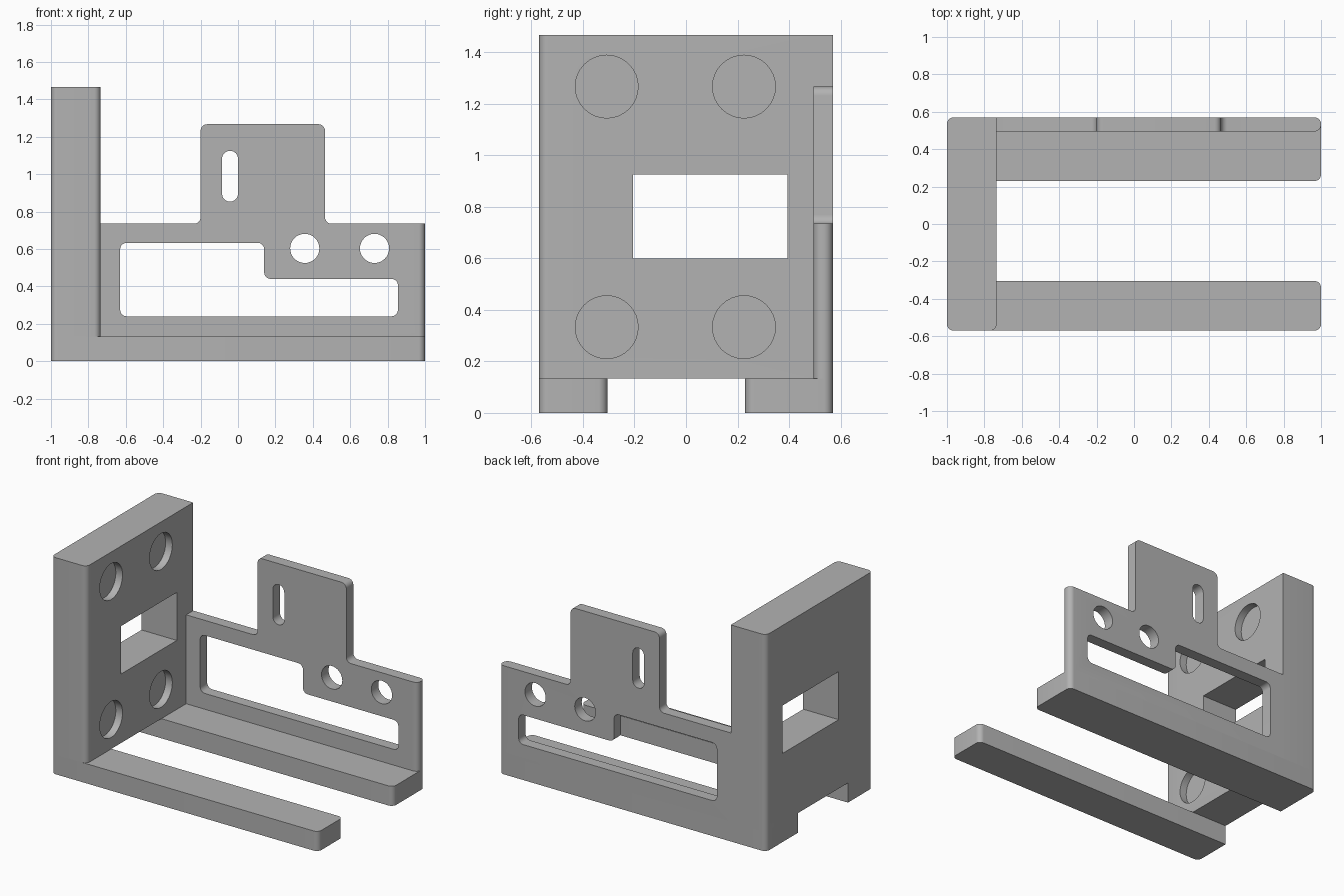
import bpy
import bmesh
from math import sin, cos, pi, radians
from mathutils import Vector

if "Cube" in bpy.data.objects:
    bpy.data.objects.remove(bpy.data.objects["Cube"], do_unlink=True)

GREY = (0.45, 0.45, 0.45, 1)
grey = bpy.data.materials.new("plain grey")
grey.use_nodes = True
grey.diffuse_color = GREY
grey.node_tree.nodes["Principled BSDF"].inputs["Base Color"].default_value = GREY

R = 0.035                      # common fillet radius
LEFT, WALL, RIGHT = -1.0, -0.735, 1.0
FRONT, BACK = -0.57, 0.57
BASE, TOP = 0.133, 1.467
PLATE = 0.495                  # front face of the upright plate


def fillet(corners, steps=8):
    """Round each right-angled corner (u, v, radius)."""
    out = []
    for i, (u, v, r) in enumerate(corners):
        p = Vector((u, v))
        if not r:
            out.append(p)
            continue
        a = (Vector(corners[i - 1][:2]) - p).normalized()
        b = (Vector(corners[(i + 1) % len(corners)][:2]) - p).normalized()
        c = p + r * (a + b)
        for k in range(steps + 1):
            t = k / steps * pi / 2
            out.append(c - r * (b * cos(t) + a * sin(t)))
    return out


def prism(name, corners, axis, lo, hi):
    """Extrude a filleted outline along an axis."""
    place = {"x": lambda u, v, w: (w, u, v),
             "y": lambda u, v, w: (u, w, v),
             "z": lambda u, v, w: (u, v, w)}[axis]
    bm = bmesh.new()
    face = bm.faces.new([bm.verts.new(place(p.x, p.y, lo)) for p in fillet(corners)])
    ext = bmesh.ops.extrude_face_region(bm, geom=[face])
    moved = [g for g in ext["geom"] if isinstance(g, bmesh.types.BMVert)]
    bmesh.ops.translate(bm, verts=moved, vec=place(0, 0, hi - lo))
    bmesh.ops.remove_doubles(bm, verts=bm.verts, dist=1e-5)
    bmesh.ops.recalc_face_normals(bm, faces=bm.faces)
    mesh = bpy.data.meshes.new(name)
    bm.to_mesh(mesh)
    bm.free()
    mesh.materials.append(grey)
    obj = bpy.data.objects.new(name, mesh)
    bpy.context.collection.objects.link(obj)
    return obj


def rect(u0, v0, u1, v1, r00=0, r10=0, r11=0, r01=0):
    return [(u0, v0, r00), (u1, v0, r10), (u1, v1, r11), (u0, v1, r01)]


def disc(u, v, r):
    return rect(u - r, v - r, u + r, v + r, r, r, r, r)


def activate(obj):
    bpy.ops.object.select_all(action="DESELECT")
    obj.select_set(True)
    bpy.context.view_layer.objects.active = obj


def cut(obj, cutters):
    activate(obj)
    for cutter in cutters:
        mod = obj.modifiers.new("cut", "BOOLEAN")
        mod.operation, mod.solver, mod.object = "DIFFERENCE", "EXACT", cutter
        bpy.ops.object.modifier_apply(modifier=mod.name)
        bpy.data.objects.remove(cutter, do_unlink=True)


# Two base arms
front_arm = prism("front_arm", rect(LEFT, FRONT, RIGHT, -0.305, R, R, R, 0), "z", 0, BASE)
back_arm = prism("back_arm", rect(LEFT, 0.23, RIGHT, BACK, 0, R, R, R), "z", 0, BASE)

# Side wall with a window and four blind round pockets
wall = prism("side_wall", rect(LEFT, FRONT, WALL, BACK, R, R, 0, R), "z", BASE, TOP)
cutters = [prism("window_cutter", rect(-0.205, 0.6, 0.395, 0.925), "x", -1.2, -0.5)]
for y in (-0.308, 0.225):
    for z in (0.333, 1.267):
        cutters.append(prism("pocket_cutter", disc(y, z, 0.122), "x", WALL - 0.05, -0.5))
cut(wall, cutters)

# Upright back plate with a raised tab
SHOULDER = 0.735
plate = prism("back_plate", [
    (WALL, BASE, 0), (RIGHT, BASE, 0), (RIGHT, SHOULDER, 0),
    (0.465, SHOULDER, R), (0.465, 1.267, R), (-0.2, 1.267, R),
    (-0.2, SHOULDER, R), (WALL, SHOULDER, 0)], "y", PLATE, BACK)

# Round the plate's upright end edges
bm = bmesh.new()
bm.from_mesh(plate.data)
ends = [e for e in bm.edges
        if all(v.co.x > RIGHT - 0.001 for v in e.verts)
        and abs(e.verts[0].co.z - e.verts[1].co.z) > 0.1]
bmesh.ops.bevel(bm, geom=ends, offset=R, segments=8, profile=0.5, affect="EDGES")
bm.to_mesh(plate.data)
bm.free()

# Stepped opening, slot and two round holes
outlines = [
    [(-0.63, 0.24, R), (0.855, 0.24, R), (0.855, 0.44, R),
     (0.14, 0.44, R), (0.14, 0.633, R), (-0.63, 0.633, R)],
    rect(-0.085, 0.853, 0, 1.125, *[0.0425] * 4),
    disc(0.357, 0.603, 0.078),
    disc(0.73, 0.603, 0.078),
]
cut(plate, [prism("plate_cutter", o, "y", 0.3, 0.8) for o in outlines])

# Smooth fillets, crisp edges
for obj in (front_arm, back_arm, wall, plate):
    activate(obj)
    bpy.ops.object.shade_smooth_by_angle(angle=radians(30))
